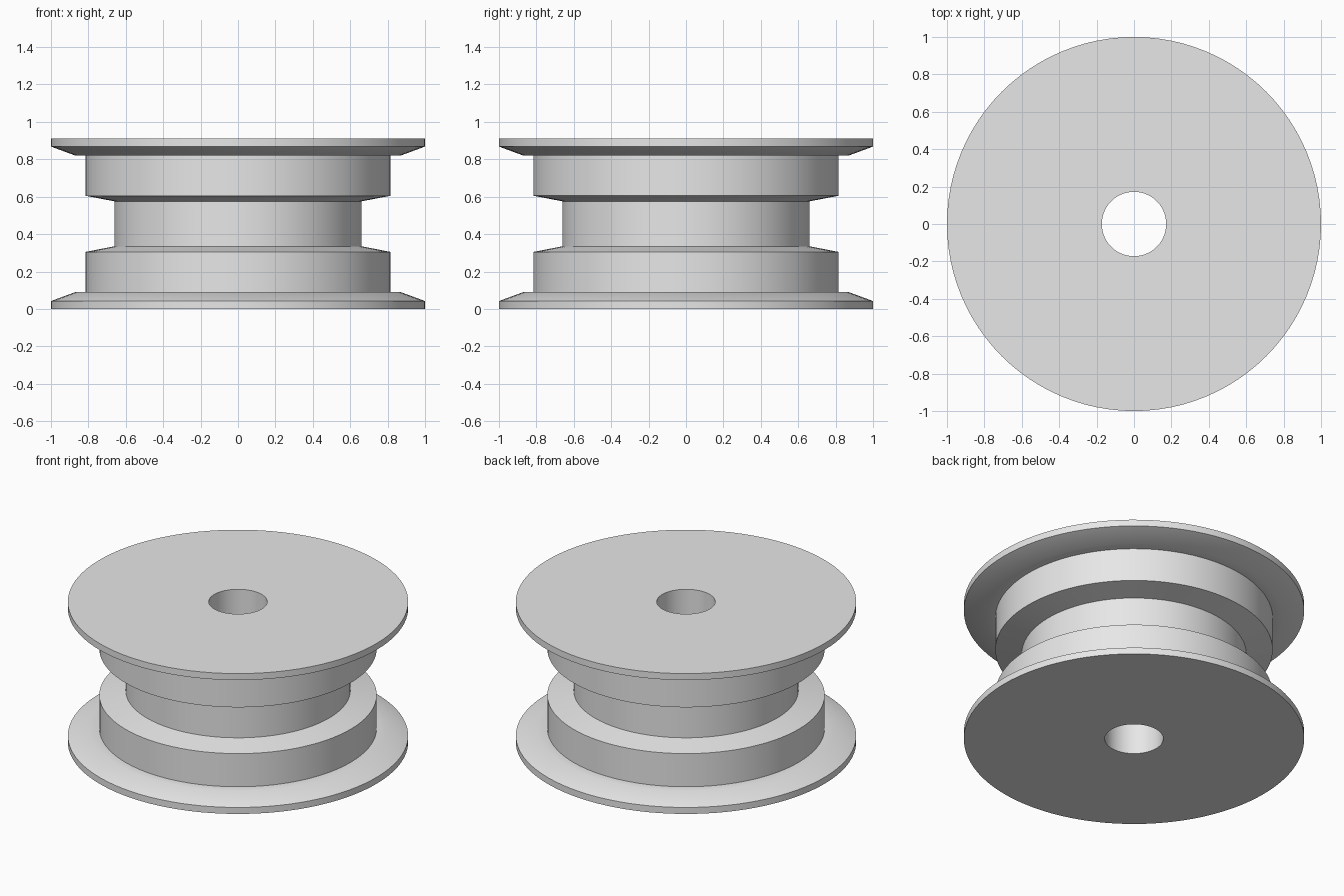
import bpy
import bmesh
import math
from mathutils import Vector

cube = bpy.data.objects.get("Cube")
if cube:
    bpy.data.objects.remove(cube, do_unlink=True)

HEIGHT = 0.91
SEGMENTS = 96
BORE = 0.172

grey = bpy.data.materials.new("light_grey")
grey.use_nodes = True
grey.diffuse_color = (0.8, 0.8, 0.8, 1)
grey.node_tree.nodes["Principled BSDF"].inputs["Base Color"].default_value = (0.8, 0.8, 0.8, 1)

# Lower half of the outline: bore, flange, shoulder, sloped step, groove
lower = [(BORE, 0), (1, 0), (1, 0.042), (0.87, 0.09),
         (0.815, 0.09), (0.815, 0.305), (0.66, 0.335)]
# Upper half mirrors the lower half
upper = [(r, HEIGHT - z) for r, z in reversed(lower)]
profile = lower + upper

# Revolve the closed outline around the axle
bm = bmesh.new()
verts = [bm.verts.new(Vector((r, 0, z))) for r, z in profile]
edges = [bm.edges.new((a, b)) for a, b in zip(verts, verts[1:] + verts[:1])]
bmesh.ops.spin(bm, geom=verts + edges, cent=(0, 0, 0), axis=(0, 0, 1),
               angle=math.tau, steps=SEGMENTS, use_merge=False)
bmesh.ops.remove_doubles(bm, verts=bm.verts, dist=0.0005)
bmesh.ops.recalc_face_normals(bm, faces=bm.faces)

mesh = bpy.data.meshes.new("flanged_spool")
bm.to_mesh(mesh)
bm.free()
mesh.materials.append(grey)

spool = bpy.data.objects.new("flanged_spool", mesh)
bpy.context.collection.objects.link(spool)

# Smooth round walls, sharp rims
bpy.ops.object.select_all(action='DESELECT')
spool.select_set(True)
bpy.context.view_layer.objects.active = spool
bpy.ops.object.shade_smooth_by_angle(angle=math.radians(30))
